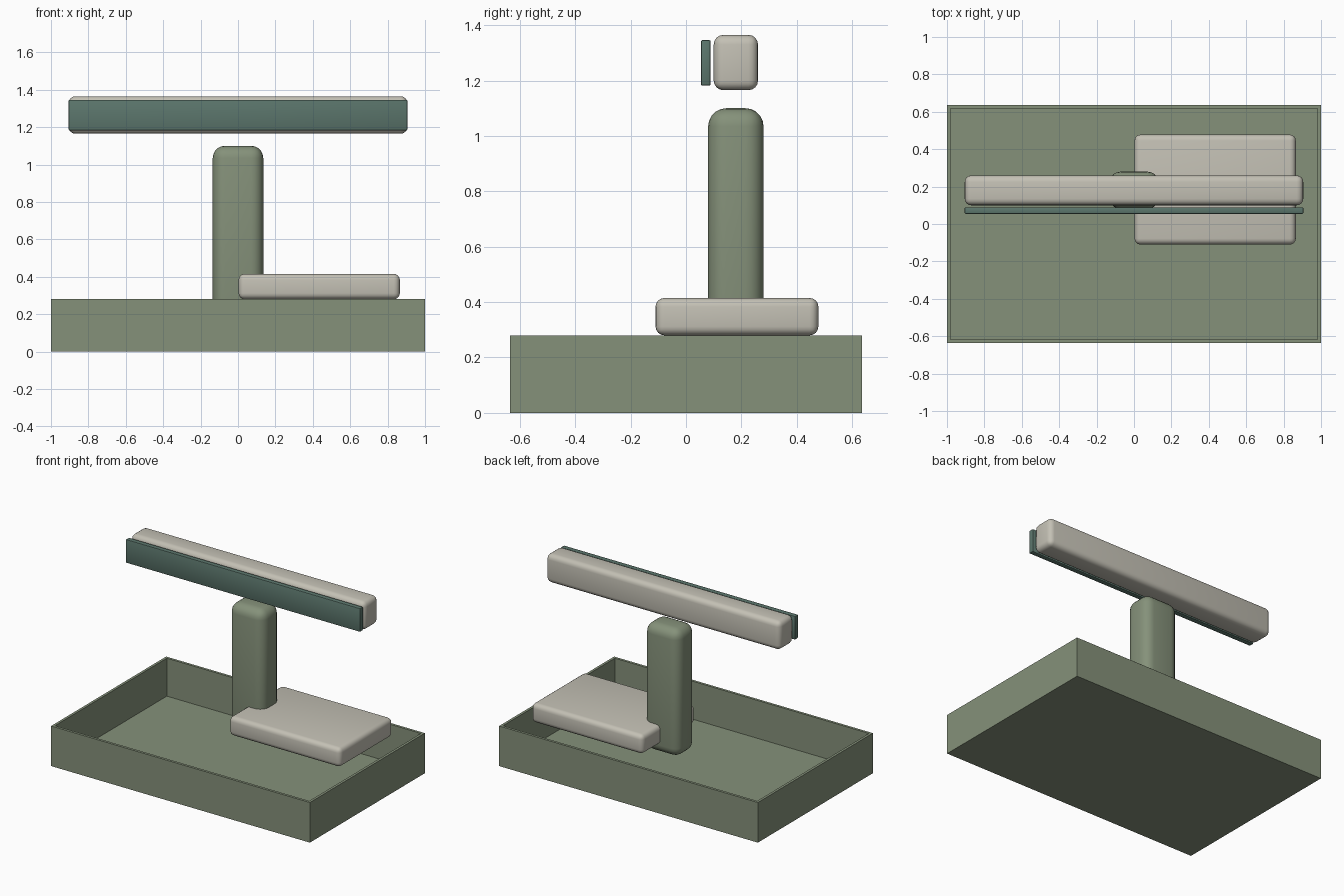
import bpy

if "Cube" in bpy.data.objects:
    bpy.data.objects.remove(bpy.data.objects["Cube"])


def material(name, rgb):
    m = bpy.data.materials.new(name)
    m.diffuse_color = (*rgb, 1)
    m.use_nodes = True
    m.node_tree.nodes["Principled BSDF"].inputs["Base Color"].default_value = m.diffuse_color
    return m


GREEN = material("sage green", (0.235, 0.285, 0.195))
CREAM = material("warm cream", (0.55, 0.53, 0.46))
TEAL = material("dark teal", (0.105, 0.18, 0.15))


def box(name, lo, hi, mat, bevel=0, segments=4):
    """Box between two corners, optionally with rounded edges."""
    bpy.ops.mesh.primitive_cube_add(
        size=1, location=[(a + b) / 2 for a, b in zip(lo, hi)])
    ob = bpy.context.object
    ob.name = name
    ob.scale = [b - a for a, b in zip(lo, hi)]
    bpy.ops.object.transform_apply(location=False, rotation=False, scale=True)
    ob.data.materials.append(mat)
    if bevel:
        mod = ob.modifiers.new("rounding", 'BEVEL')
        mod.width = bevel
        mod.segments = segments
        bpy.ops.object.modifier_apply(modifier=mod.name)
        bpy.ops.object.shade_smooth_by_angle()
    return ob


# Open tray: floor, two full-depth side walls, front and back walls between
X, Y, H, T, F = 1.0, 0.635, 0.28, 0.018, 0.015
box("tray_floor", (-X, -Y, 0), (X, Y, F), GREEN)
for side, s in (("left", -1), ("right", 1)):
    xs = sorted((s * X, s * (X - T)))
    box(f"tray_wall_{side}", (xs[0], -Y, F), (xs[1], Y, H), GREEN)
for side, s in (("front", -1), ("back", 1)):
    ys = sorted((s * Y, s * (Y - T)))
    box(f"tray_wall_{side}", (-X + T, ys[0], F), (X - T, ys[1], H), GREEN)

# Rounded post
box("post", (-0.135, 0.08, 0.21), (0.135, 0.28, 1.10), GREEN, 0.065, 5)

# Rounded slab beside the post
box("slab", (0.003, -0.11, 0.28), (0.865, 0.478, 0.415), CREAM, 0.032)

# Top bar with its separate face panel
box("top_bar", (-0.905, 0.10, 1.165), (0.905, 0.26, 1.365), CREAM, 0.035)
box("face_panel", (-0.905, 0.054, 1.182), (0.905, 0.089, 1.346), TEAL, 0.005, 2)
